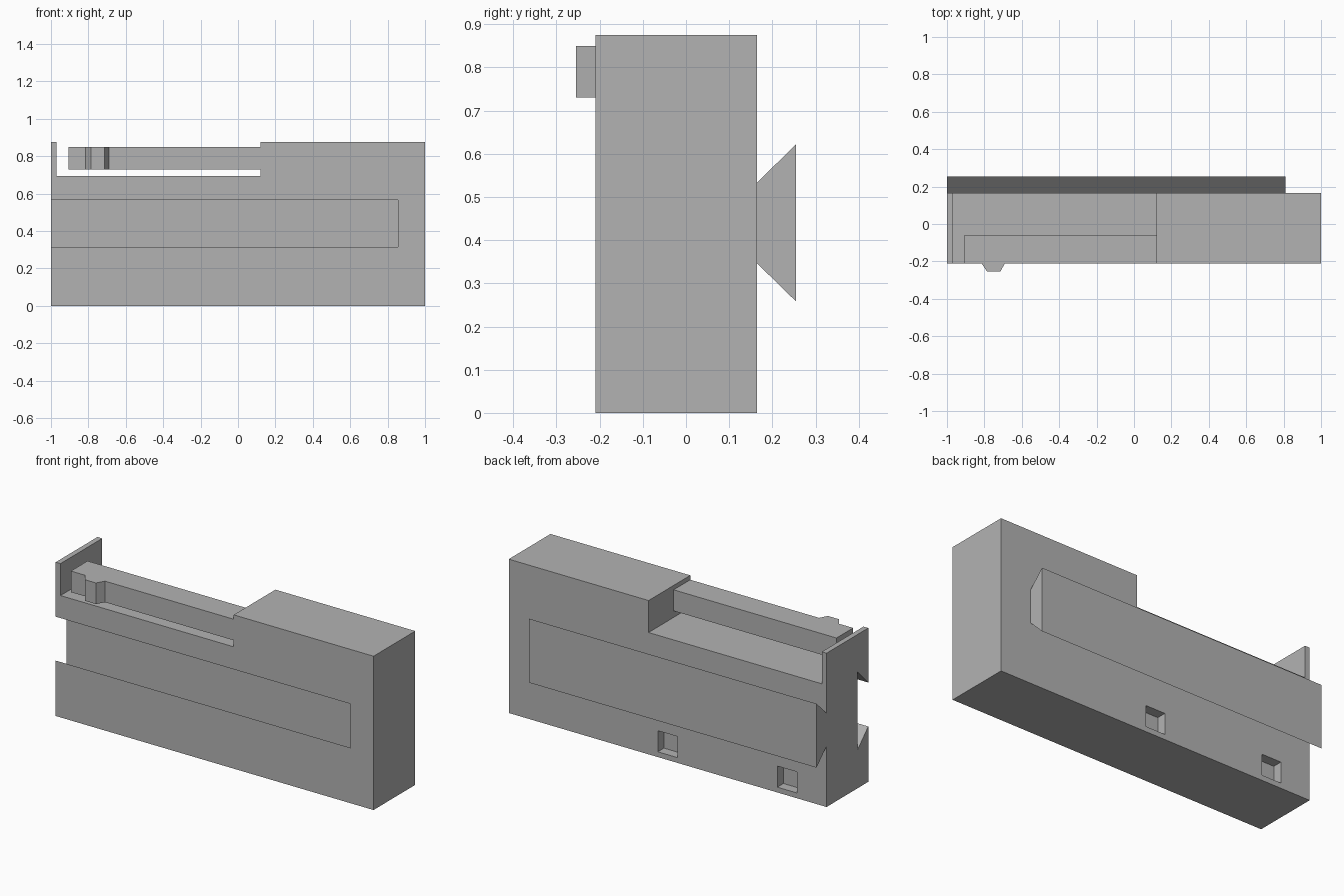
import bpy
import bmesh
from mathutils import Vector

cube = bpy.data.objects.get("Cube")
if cube:
    bpy.data.objects.remove(cube, do_unlink=True)

grey = bpy.data.materials.new("plain grey")
grey.use_nodes = True
grey.diffuse_color = (0.45, 0.45, 0.45, 1)
grey.node_tree.nodes["Principled BSDF"].inputs["Base Color"].default_value = grey.diffuse_color


def prism(name, points, axis, start, end):
    """Extrude a flat profile along an axis; points hold the other two coordinates in order."""
    bm = bmesh.new()
    verts = []
    for p in points:
        co = list(p)
        co.insert(axis, start)
        verts.append(bm.verts.new(co))
    face = bm.faces.new(verts)
    move = Vector((0, 0, 0))
    move[axis] = end - start
    moved = bmesh.ops.extrude_face_region(bm, geom=[face], use_keep_orig=True)
    bmesh.ops.translate(bm, vec=move, verts=[v for v in moved["geom"] if isinstance(v, bmesh.types.BMVert)])
    bmesh.ops.recalc_face_normals(bm, faces=bm.faces)
    mesh = bpy.data.meshes.new(name)
    bm.to_mesh(mesh)
    bm.free()
    mesh.materials.append(grey)
    obj = bpy.data.objects.new(name, mesh)
    bpy.context.collection.objects.link(obj)
    return obj


def rect(a0, a1, b0, b1):
    return [(a0, b0), (a1, b0), (a1, b1), (a0, b1)]


def cut(target, cutter):
    """Subtract the cutter, keep the result and discard the cutter."""
    cutter.hide_render = True
    mod = target.modifiers.new("cut", "BOOLEAN")
    mod.operation = "DIFFERENCE"
    mod.solver = "EXACT"
    mod.object = cutter
    bpy.context.view_layer.update()
    graph = bpy.context.evaluated_depsgraph_get()
    result = bpy.data.meshes.new_from_object(target.evaluated_get(graph))
    target.modifiers.clear()
    target.data = result
    bpy.data.objects.remove(cutter, do_unlink=True)


FRONT, BACK = -0.21, 0.165
TOP, FLOOR = 0.875, 0.693
STEP = 0.12
MID = 0.44

# Main block with the open bay in its top and a thin end wall
outline = [(-1, 0), (1, 0), (1, TOP), (STEP, TOP), (STEP, FLOOR),
           (-0.97, FLOOR), (-0.97, TOP), (-1, TOP)]
body = prism("body", outline, 1, FRONT, BACK)

# Dovetail slot in the front, open at the right end
mouth, inner, depth = 0.125, 0.22, 0.095
extra = 0.02
slot = [(FRONT - extra, MID - mouth), (FRONT, MID - mouth), (FRONT + depth, MID - inner),
        (FRONT + depth, MID + inner), (FRONT, MID + mouth), (FRONT - extra, MID + mouth)]
cut(body, prism("slot_cutter", slot, 0, -1.1, 0.855))

# Two square pockets low on the back
for x in (0, -0.752):
    pocket = rect(x - 0.062, x + 0.062, 0.03, 0.15)
    cut(body, prism("pocket_cutter", pocket, 1, BACK - 0.055, BACK + 0.1))

# Dovetail rail on the back
rail = [(BACK, MID - 0.094), (0.255, MID - 0.182), (0.255, MID + 0.182), (BACK, MID + 0.094)]
prism("dovetail_rail", rail, 0, -1, 0.81)

# Flexible latch arm and its tapered catch
prism("latch_arm", rect(FRONT, -0.06, 0.73, 0.85), 0, -0.905, STEP)
catch = [(-0.815, FRONT), (-0.785, -0.255), (-0.715, -0.255), (-0.69, FRONT)]
prism("latch_catch", catch, 2, 0.73, 0.85)
